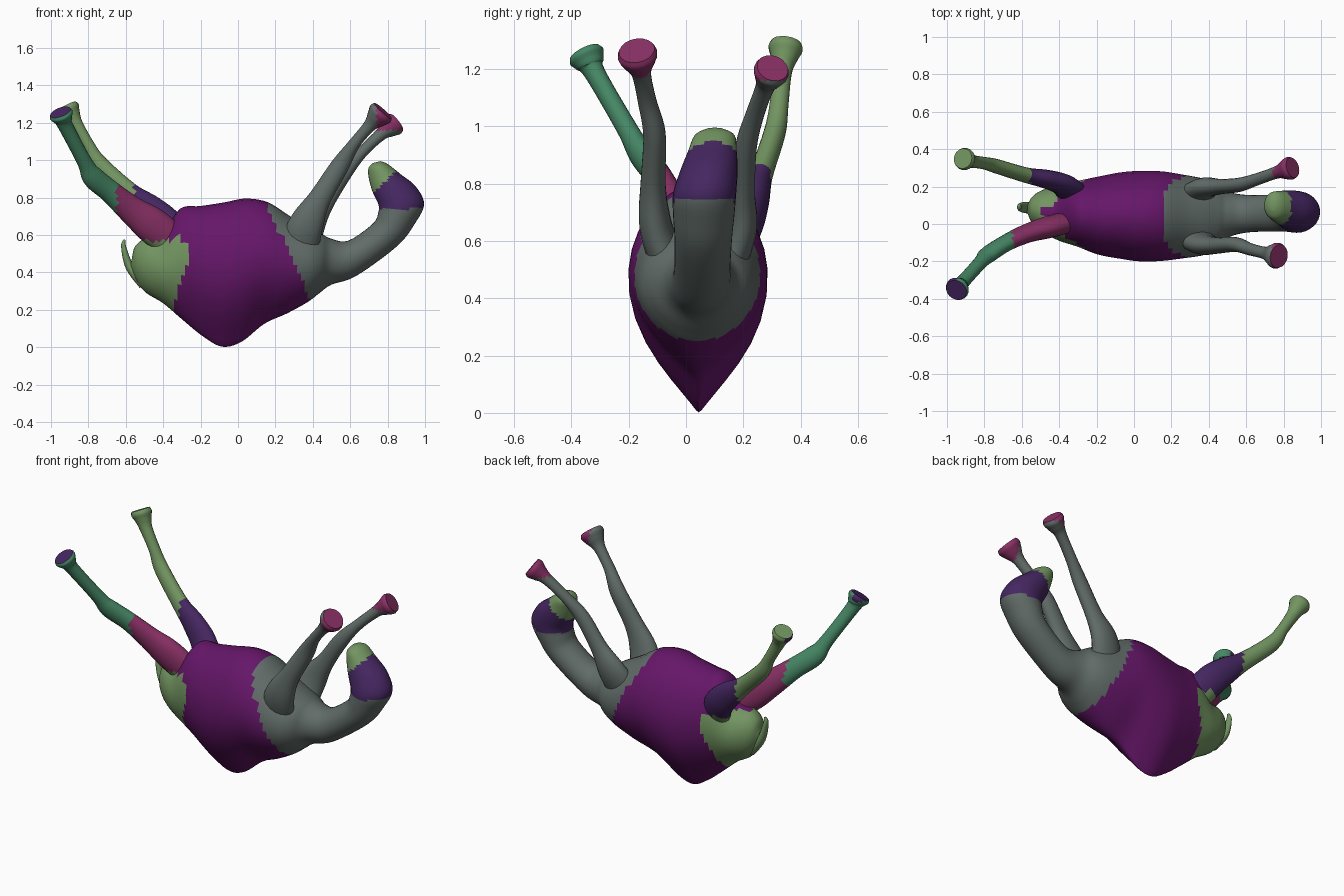
import bpy, math
from mathutils import Vector

if "Cube" in bpy.data.objects:
    bpy.data.objects.remove(bpy.data.objects["Cube"])


def mat(name, c):
    m = bpy.data.materials.new(name)
    m.diffuse_color = (*c, 1)
    m.use_nodes = True
    m.node_tree.nodes["Principled BSDF"].inputs["Base Color"].default_value = m.diffuse_color
    return m


PURPLE = mat("purple", (0.13, 0.008, 0.14))
GREY = mat("grey_green", (0.12, 0.15, 0.14))
GREEN = mat("green", (0.17, 0.30, 0.12))
TEAL = mat("teal", (0.06, 0.24, 0.13))
PINK = mat("pink", (0.25, 0.03, 0.13))
VIOLET = mat("violet", (0.06, 0.02, 0.12))
MATS = [PURPLE, GREY, GREEN, TEAL, PINK, VIOLET]


def spline(rows, steps=5):
    """Catmull-Rom interpolation of rows of any length."""
    out = []
    for i in range(len(rows) - 1):
        p0, p1 = rows[max(i - 1, 0)], rows[i]
        p2, p3 = rows[i + 1], rows[min(i + 2, len(rows) - 1)]
        for s in range(steps):
            t = s / steps
            out.append([0.5 * (2 * b + (c - a) * t + (2 * a - 5 * b + 4 * c - d) * t * t
                               + (3 * b - a - 3 * c + d) * t ** 3)
                        for a, b, c, d in zip(p0, p1, p2, p3)])
    out.append(list(rows[-1]))
    return out


def loft(name, rings, pick):
    """Skin rings of points, close both ends and colour the faces with pick(centre)."""
    n = len(rings[0])
    verts = [p for r in rings for p in r]
    faces = [(i * n + j, i * n + (j + 1) % n, (i + 1) * n + (j + 1) % n, (i + 1) * n + j)
             for i in range(len(rings) - 1) for j in range(n)]
    faces += [tuple(reversed(range(n))), tuple(range(len(verts) - n, len(verts)))]
    me = bpy.data.meshes.new(name)
    me.from_pydata(verts, [], faces)
    for m in MATS:
        me.materials.append(m)
    for f in me.polygons:
        f.material_index = MATS.index(pick(f.center))
    ob = bpy.data.objects.new(name, me)
    bpy.context.collection.objects.link(ob)
    bpy.context.view_layer.objects.active = ob
    ob.select_set(True)
    bpy.ops.object.mode_set(mode='EDIT')
    bpy.ops.mesh.select_all(action='SELECT')
    bpy.ops.mesh.normals_make_consistent(inside=False)
    bpy.ops.object.mode_set(mode='OBJECT')
    bpy.ops.object.shade_smooth_by_angle(angle=math.radians(50))
    ob.select_set(False)


def tube(name, rows, pick, n=18):
    """Tube along rows of x, y, z, radius in the xz plane, radius across."""
    pts = spline(rows)
    rings = []
    for i, (x, y, z, r, ry) in enumerate(pts):
        a, b = pts[max(i - 1, 0)], pts[min(i + 1, len(pts) - 1)]
        t = (Vector(b[:3]) - Vector(a[:3])).normalized()
        u = t.cross(Vector((0, 1, 0))).normalized()
        v = u.cross(t)
        rings.append([Vector((x, y, z)) + u * r * math.cos(k * math.tau / n)
                      + v * ry * math.sin(k * math.tau / n) for k in range(n)])
    loft(name, rings, pick)


def leg(name, path, sole, foot_r, pick):
    """Leg from thigh to ankle (x, y, z, radius), flaring into a round foot at the sole."""
    rows = [(x, y, z, r, .032 + .4 * (r - .03)) for x, y, z, r in path]
    ankle = Vector(path[-1][:3])
    for t, k in ((.5, .8), (.8, 1), (1, .9)):
        rows.append((*ankle.lerp(Vector(sole), t), foot_r * k, foot_r * k))
    tube(name, rows, pick)


# Trunk, neck and head: back x, back z, belly x, belly z, half width, y centre
body = [
    (-.575, .43, -.565, .49, .02, .08), (-.54, .35, -.55, .54, .07, .075),
    (-.49, .29, -.50, .58, .11, .07), (-.40, .235, -.41, .60, .15, .06),
    (-.30, .15, -.31, .74, .18, .055), (-.19, .06, -.2, .755, .215, .045),
    (-.085, .003, -.07, .775, .24, .045), (.02, .03, .04, .795, .252, .042),
    (.14, .125, .16, .775, .248, .042), (.26, .18, .28, .70, .228, .04),
    (.37, .24, .39, .64, .205, .038), (.43, .285, .45, .605, .175, .042),
    (.50, .335, .50, .58, .125, .05), (.63, .38, .59, .57, .1, .055),
    (.85, .54, .72, .66, .1, .06), (.945, .66, .75, .72, .107, .062),
    (.995, .765, .75, .765, .11, .065), (.95, .86, .72, .83, .1, .08),
    (.87, .925, .70, .90, .085, .092), (.80, .98, .697, .955, .07, .1),
    (.76, .995, .72, .985, .03, .1)]


def body_ring(row, n=32):
    """Oval section, pinched towards the back where the hump is."""
    xb, zb, xt, zt, w, yc = row
    pinch = .84 * math.exp(-((xb + .03) / .33) ** 2)
    ring = []
    for k in range(n):
        a = k * math.tau / n
        t = (1 - math.cos(a)) / 2
        y = yc + w * math.sin(a) * (1 - pinch * (1 - t) ** 4)
        ring.append(Vector((xb + (xt - xb) * t, y, zb + (zt - zb) * t)))
    return ring


def body_colour(c):
    if c.x < -.29 - .3 * (.4 - c.z) and c.z < .58:
        return GREEN
    if c.x < .22 + .45 * (.62 - c.z):
        return PURPLE
    if c.z < .74 or c.x < .6:
        return GREY
    return GREEN if c.x - c.z < -.1 else VIOLET


loft("body_neck_and_head", [body_ring(r) for r in spline(body)], body_colour)


# Front legs
def front_colour(c):
    return PINK if c.z > 1.16 and c.x > .74 else GREY


leg("front_leg_near", [
    (.31, -.02, .42, .10), (.34, -.085, .58, .10), (.375, -.11, .68, .088),
    (.44, -.115, .80, .06), (.545, -.11, .97, .049), (.62, -.135, 1.085, .032),
    (.70, -.155, 1.18, .034)], (.775, -.172, 1.264), .07, front_colour)
leg("front_leg_far", [
    (.31, .11, .42, .10), (.34, .165, .56, .10), (.385, .195, .66, .085),
    (.46, .20, .77, .053), (.565, .21, .93, .044), (.66, .24, 1.04, .031),
    (.76, .275, 1.135, .033)], (.848, .302, 1.203), .062, front_colour)


# Hind legs
def hind_colour(thigh, shin, edge):
    return lambda c: (GREEN if c.z < .57 else thigh if c.x > edge else
                      VIOLET if c.x < -.945 and c.z > 1.24 else shin)


leg("hind_leg_near", [
    (-.30, .04, .48, .09), (-.38, .005, .585, .095), (-.47, -.02, .66, .095),
    (-.57, -.05, .735, .075), (-.68, -.10, .83, .06), (-.775, -.16, .91, .058),
    (-.82, -.205, .99, .04), (-.92, -.315, 1.18, .04)],
    (-.95, -.353, 1.257), .064, hind_colour(PINK, TEAL, -.65))
leg("hind_leg_far", [
    (-.29, .12, .50, .09), (-.37, .205, .64, .09), (-.47, .24, .74, .075),
    (-.58, .262, .83, .052), (-.74, .31, .98, .045), (-.80, .325, 1.08, .033),
    (-.865, .335, 1.19, .037)], (-.915, .35, 1.29), .06, hind_colour(VIOLET, GREEN, -.55))

# Tail curling up from the rump
tube("tail", [
    (-.51, .08, .33, .02, .03), (-.58, .088, .43, .022, .03),
    (-.612, .09, .54, .013, .02), (-.605, .09, .575, .005, .008)], lambda c: GREEN)
